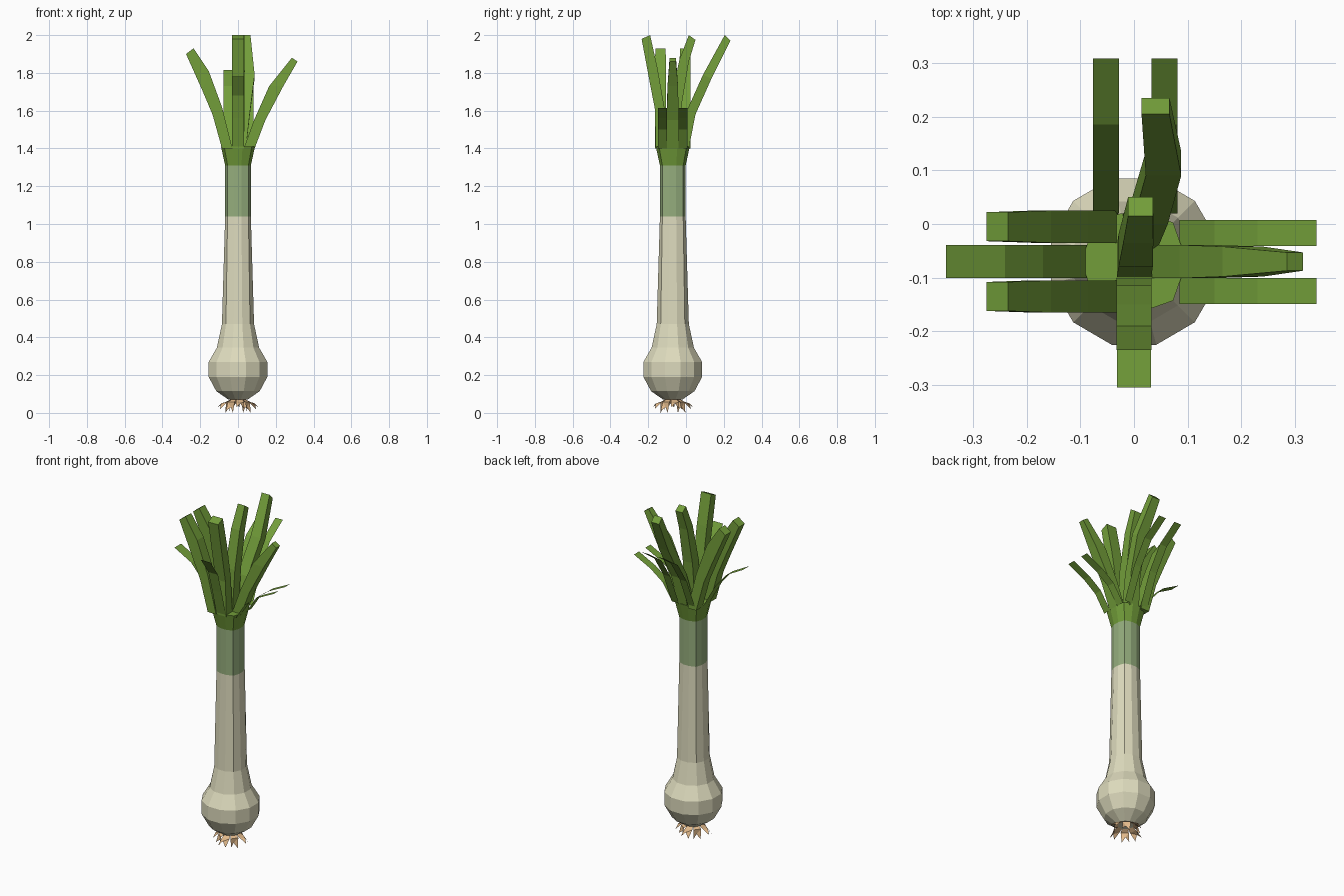
import bpy, bmesh, math

if "Cube" in bpy.data.objects:
    bpy.data.objects.remove(bpy.data.objects["Cube"])

CY = -0.07  # stalk axis sits slightly forward of the origin


def mat(name, rgb):
    m = bpy.data.materials.new(name)
    m.diffuse_color = (*rgb, 1)
    m.use_nodes = True
    m.node_tree.nodes["Principled BSDF"].inputs["Base Color"].default_value = m.diffuse_color
    return m


CREAM = mat("cream", (0.73, 0.71, 0.51))
PALE = mat("pale_green", (0.30, 0.42, 0.205))
GREEN = mat("leaf_green", (0.17, 0.34, 0.042))
TAN = mat("root_tan", (0.775, 0.50, 0.262))


def finish(name, bm, mats, recalc=True):
    if recalc:
        bmesh.ops.recalc_face_normals(bm, faces=bm.faces)
    me = bpy.data.meshes.new(name)
    bm.to_mesh(me)
    bm.free()
    for m in mats:
        me.materials.append(m)
    ob = bpy.data.objects.new(name, me)
    bpy.context.collection.objects.link(ob)
    return ob


def place(deg, r, lat, z):
    """Point at distance r from the axis along a heading, shifted sideways."""
    c, s = math.cos(math.radians(deg)), math.sin(math.radians(deg))
    return (c * r + s * lat, CY + s * r - c * lat, z)


# Bulb and stalk: 12-sided rings that turn squarer towards the top
# (height, half width, corner squareness)
RINGS = [(0.07, 0.05, 0.73), (0.115, 0.115, 0.73), (0.19, 0.155, 0.73),
         (0.27, 0.155, 0.73), (0.345, 0.112, 0.73), (0.47, 0.085, 0.75),
         (1.04, 0.068, 0.81), (1.31, 0.068, 0.81), (1.41, 0.09, 0.81)]
bm = bmesh.new()
loops = []
for z, h, sq in RINGS:
    k, c = h * 0.268, h * sq
    ring = []
    for q in range(4):
        for a, b in ((h, k), (c, c), (k, h)):
            for _ in range(q):
                a, b = -b, a
            ring.append(bm.verts.new((a, CY + b, z)))
    loops.append(ring)
for lo, hi in zip(loops, loops[1:]):
    for i in range(12):
        j = (i + 1) % 12
        bm.faces.new((lo[i], lo[j], hi[j], hi[i]))
bm.faces.new(loops[0][::-1])
bm.faces.new(loops[-1])
for f in bm.faces:
    z = f.calc_center_median().z
    f.material_index = 0 if z < 1.04 else 1 if z < 1.31 else 2
finish("bulb_and_stalk", bm, [CREAM, PALE, GREEN])


# Thick leaves: rectangular sections (outer r, z, inner r, z, half width, sideways)
def thick_leaf(name, deg, sections, lat=0):
    bm = bmesh.new()
    prev = None
    for ro, zo, ri, zi, w, s in sections:
        ring = [bm.verts.new(place(deg, r, lat + s + e, z)) for r, z, e in
                ((ro, zo, -w), (ro, zo, w), (ri, zi, w), (ri, zi, -w))]
        if prev:
            for i in range(4):
                j = (i + 1) % 4
                bm.faces.new((prev[i], prev[j], ring[j], ring[i]))
        else:
            bm.faces.new(ring[::-1])
        prev = ring
    bm.faces.new(prev)
    finish(name, bm, [GREEN])


left = [(0.085, 1.40, 0.03, 1.40, 0.03, 0), (0.135, 1.58, 0.085, 1.62, 0.03, 0),
        (0.19, 1.71, 0.155, 1.81, 0.03, 0), (0.275, 1.90, 0.235, 1.93, 0.027, 0)]
thick_leaf("left_leaf_back", 180, left, 0.065)
thick_leaf("left_leaf_front", 180, left, -0.065)
thick_leaf("right_leaf", 0, [
    (0.088, 1.40, 0.03, 1.40, 0.031, 0), (0.145, 1.55, 0.085, 1.55, 0.031, 0),
    (0.24, 1.73, 0.165, 1.73, 0.028, 0), (0.315, 1.86, 0.285, 1.88, 0.017, 0)])
thick_leaf("front_leaf", 270, [
    (0.09, 1.40, 0.03, 1.40, 0.033, 0), (0.095, 1.61, 0.045, 1.62, 0.033, 0),
    (0.12, 1.74, 0.08, 1.82, 0.033, 0), (0.165, 1.98, 0.12, 2.0, 0.033, 0)])
thick_leaf("back_leaf", 90, [
    (0.085, 1.40, 0.02, 1.40, 0.032, 0.01), (0.12, 1.58, 0.07, 1.59, 0.033, 0.03),
    (0.205, 1.77, 0.16, 1.79, 0.033, 0.055), (0.305, 1.97, 0.275, 2.0, 0.026, 0.04)])
thick_leaf("middle_leaf", 90, [
    (0.03, 1.40, -0.03, 1.40, 0.032, 0), (0.05, 1.65, -0.01, 1.65, 0.032, 0.003),
    (0.085, 1.86, 0.035, 1.87, 0.028, 0.008), (0.12, 1.975, 0.085, 2.0, 0.023, 0.012)])


# Thin leaves: single flat strips along a path of (r, z)
def thin_leaf(name, deg, path, w, lat=0):
    bm = bmesh.new()
    pairs = [[bm.verts.new(place(deg, r, lat + e, z)) for e in (w, -w)] for r, z in path]
    for a, b in zip(pairs, pairs[1:]):
        bm.faces.new((a[0], a[1], b[1], b[0]))
    finish(name, bm, [GREEN])


right = [(0.085, 1.40), (0.15, 1.50), (0.23, 1.56), (0.34, 1.615)]
back = [(0.09, 1.41), (0.17, 1.60), (0.255, 1.73), (0.378, 1.815)]
thin_leaf("thin_leaf_right_back", 0, right, 0.024, -0.053)
thin_leaf("thin_leaf_right_front", 0, right, 0.024, 0.055)
thin_leaf("thin_leaf_back_left", 90, back, 0.024, -0.052)
thin_leaf("thin_leaf_back_right", 90, back, 0.024, 0.057)
thin_leaf("thin_leaf_left", 180,
          [(0.085, 1.40), (0.17, 1.55), (0.24, 1.63), (0.35, 1.69)], 0.031)
thin_leaf("thin_leaf_front", 270,
          [(0.09, 1.41), (0.13, 1.56), (0.165, 1.68), (0.235, 1.78)], 0.032)

# Roots: flared strips with notched ends under the bulb
bm = bmesh.new()
for i in range(8):
    deg = 45 * i + 10
    reach, drop = ((0.105, 0.02), (0.075, 0.0))[i % 2]
    p = [bm.verts.new(place(deg, r, s, z)) for r, s, z in (
        (0.025, -0.012, 0.078), (0.025, 0.012, 0.078),
        (0.062, 0.022, 0.058), (reach, 0.026, drop + 0.01),
        (reach - 0.015, 0.004, drop + 0.03), (reach - 0.005, -0.016, drop),
        (0.062, -0.022, 0.058))]
    bm.faces.new((p[0], p[1], p[2], p[6]))
    bm.faces.new((p[6], p[2], p[4]))
    bm.faces.new((p[2], p[3], p[4]))
    bm.faces.new((p[6], p[4], p[5]))
finish("roots", bm, [TAN])
